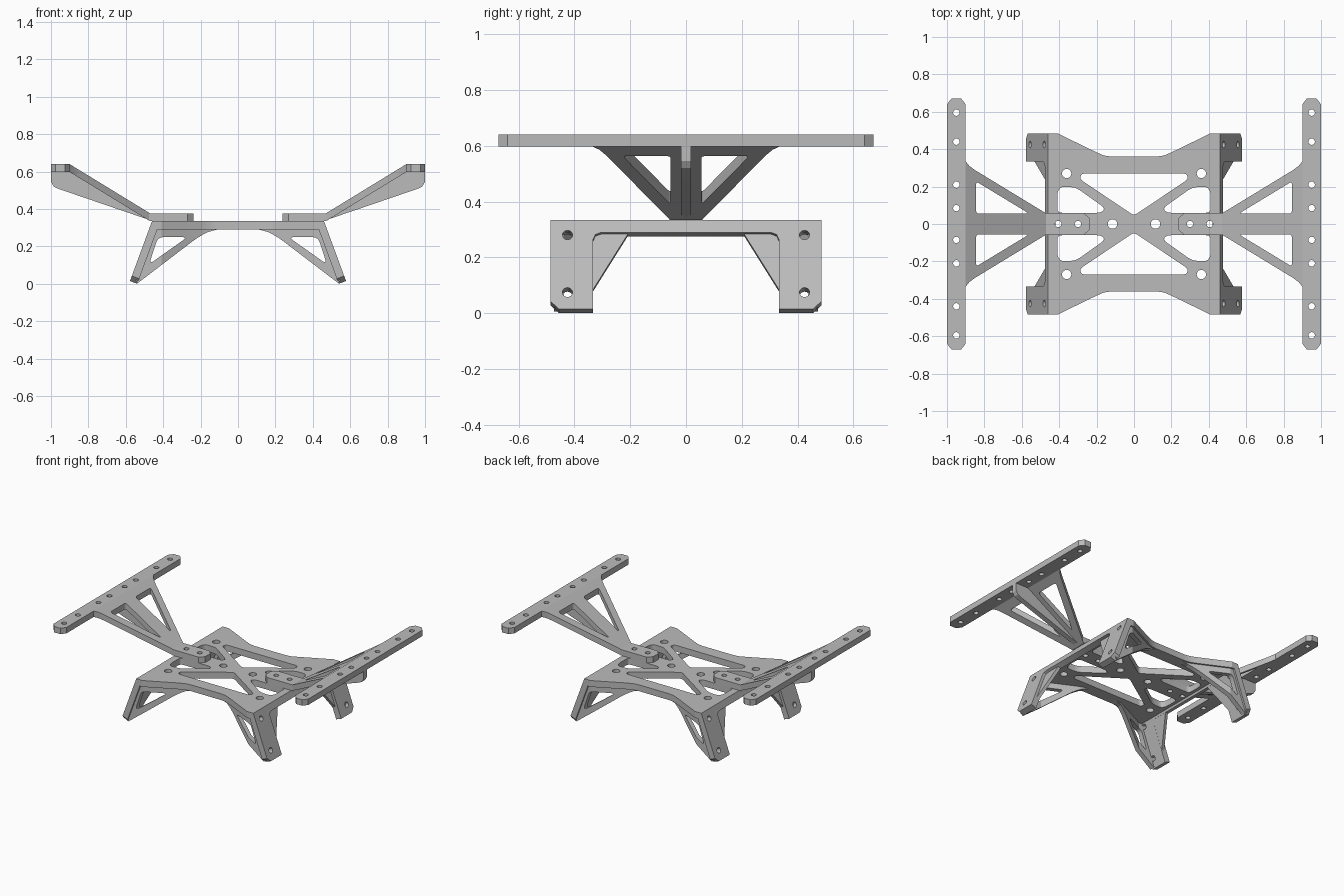
import bpy, bmesh, math
from mathutils import Vector

cube = bpy.data.objects.get("Cube")
if cube:
    bpy.data.objects.remove(cube)

GREY = (0.5, 0.5, 0.5, 1)
mat = bpy.data.materials.new("matte grey")
mat.use_nodes = True
mat.diffuse_color = GREY
mat.node_tree.nodes["Principled BSDF"].inputs["Base Color"].default_value = GREY


def circle(x, y, r, n=20):
    return [(x + r * math.cos(2 * math.pi * i / n), y + r * math.sin(2 * math.pi * i / n))
            for i in range(n)]


def rounded(pts, r, n=4):
    """Round every corner of a polygon."""
    out = []
    for i, p in enumerate(pts):
        p, a, b = Vector(p), Vector(pts[i - 1]), Vector(pts[(i + 1) % len(pts)])
        s = p + (a - p).normalized() * min(r, (a - p).length * 0.45)
        e = p + (b - p).normalized() * min(r, (b - p).length * 0.45)
        for k in range(n + 1):
            t = k / n
            out.append(tuple(s * (1 - t) ** 2 + p * 2 * t * (1 - t) + e * t * t))
    return out


def flip(pts, sx=1, sy=1):
    return [(x * sx, y * sy) for x, y in pts]


def sym_x(pts):
    return pts + flip(pts, -1)[::-1]


def sym_y(pts):
    return pts + flip(pts, 1, -1)[::-1]


def finish(name, mesh, mirror):
    mesh.materials.clear()
    mesh.materials.append(mat)
    ob = bpy.data.objects.new(name, mesh)
    bpy.context.collection.objects.link(ob)
    if any(mirror):
        mod = ob.modifiers.new("mirror", 'MIRROR')
        mod.use_axis = (mirror[0], mirror[1], False)
        mod.use_mirror_merge = False
    bpy.ops.object.select_all(action='DESELECT')
    ob.select_set(True)
    bpy.context.view_layer.objects.active = ob
    bpy.ops.object.shade_smooth_by_angle(angle=0.45)
    return ob


def panel(name, outline, holes, thick, place, cuts=(), mirror=(False, False)):
    """Flat panel with holes, creased at x = cuts, then placed point by point."""
    cu = bpy.data.curves.new(name, 'CURVE')
    cu.dimensions = '2D'
    cu.fill_mode = 'BOTH'
    cu.extrude = thick / 2
    for loop in [outline] + holes:
        sp = cu.splines.new('POLY')
        sp.points.add(len(loop) - 1)
        for pt, (x, y) in zip(sp.points, loop):
            pt.co = (x, y, 0, 1)
        sp.use_cyclic_u = True
    tmp = bpy.data.objects.new("tmp", cu)
    bpy.context.collection.objects.link(tmp)
    dg = bpy.context.evaluated_depsgraph_get()
    mesh = bpy.data.meshes.new_from_object(tmp.evaluated_get(dg))
    bpy.data.objects.remove(tmp)
    bm = bmesh.new()
    bm.from_mesh(mesh)
    bmesh.ops.remove_doubles(bm, verts=bm.verts, dist=1e-5)
    for c in cuts:
        bmesh.ops.bisect_plane(bm, geom=bm.verts[:] + bm.edges[:] + bm.faces[:],
                               plane_co=(c, 0, 0), plane_no=(1, 0, 0))
    for v in bm.verts:
        v.co = place(*v.co)
    bmesh.ops.recalc_face_normals(bm, faces=bm.faces)
    bm.to_mesh(mesh)
    bm.free()
    mesh.name = name
    return finish(name, mesh, mirror)


BOTH, LR = (True, True), (True, False)

# Base plate with waisted edges, lattice windows and bolt holes
waist = [(0.12, 0.36), (0.16, 0.366), (0.2, 0.383), (0.41, 0.485), (0.46, 0.485)]
base_outline = sym_x(waist + flip(waist, 1, -1)[::-1])
end_window = rounded([(0.28, 0.27), (0.29, 0.24), (0, 0.045), (-0.29, 0.24), (-0.28, 0.27)], 0.02)
side_window = rounded([(0.41, 0.17), (0.39, 0.2), (0.31, 0.195), (0.155, 0.085),
                       (0.175, 0.06), (0.41, 0.06)], 0.025)
base_holes = [end_window, flip(end_window, 1, -1)]
for sx in (1, -1):
    base_holes += [circle(sx * x, 0, r) for x, r in ((0.115, 0.025), (0.3, 0.017), (0.405, 0.017))]
    for sy in (1, -1):
        base_holes += [flip(side_window, sx, sy), circle(sx * 0.36, sy * 0.27, 0.025)]
panel("base_plate", base_outline, base_holes, 0.045, lambda x, y, w: (x, y, 0.3125 + w))

# Sloping leg frames, one per side, each with two feet
SLOPE = math.radians(20.2)
S, C = math.sin(SLOPE), math.cos(SLOPE)


def on_leg(y, s, w):
    return (0.46 + S * s - C * w, y, 0.335 - C * s - S * w)


half_frame = [(0.485, 0), (0.485, 0.312), (0.455, 0.341), (0.333, 0.341), (0.333, 0.075),
              (0.325, 0.056), (0.305, 0.048)]
leg_holes = [circle(sy * 0.425, s, 0.018) for sy in (1, -1) for s in (0.058, 0.277)]
panel("leg_frame", sym_x(half_frame), leg_holes, 0.042,
      lambda y, s, w: on_leg(y, s, w + 0.021), mirror=LR)

# Triangular gussets beside the feet
panel("inner_gusset", [(0.345, 0.03), (0.21, 0.03), (0.21, 0.05), (0.335, 0.262), (0.345, 0.262)],
      [], 0.022, lambda y, s, w: on_leg(y, s, w + 0.03), mirror=BOTH)


# Front and back braces following the waisted edge
def edge_y(x):
    for (xa, ya), (xb, yb) in zip(waist, waist[1:]):
        if x <= xb:
            return ya + (yb - ya) * max(0, (x - xa) / (xb - xa))
    return waist[-1][1]


brace = [(0.533, 0.006), (0.25, 0.222), (0.22, 0.244), (0.19, 0.262), (0.16, 0.277),
         (0.11, 0.291), (0.11, 0.315), (0.45, 0.315), (0.55, 0.02)]
brace_window = rounded([(0.428, 0.25), (0.27, 0.25), (0.475, 0.105)], 0.03)
panel("corner_brace", brace, [brace_window], 0.035,
      lambda x, z, w: (x, edge_y(x) - 0.03 + w, z), cuts=(0.16, 0.2, 0.41), mirror=BOTH)


# Raised arms: mounting foot, sloping fork and long end bar in one bent panel
def arm_z(x):
    return 0.335 + 0.263 * min(1, max(0, (x - 0.47) / 0.43))


arm_half = [(0.237, 0.03), (0.27, 0.06), (0.475, 0.06), (0.85, 0.288), (0.88, 0.31), (0.9, 0.335),
            (0.9, 0.64), (0.925, 0.672), (0.975, 0.672), (1.0, 0.64)]
arm_window = rounded([(0.56, 0.055), (0.845, 0.055), (0.845, 0.228)], 0.02)
arm_holes = [arm_window, flip(arm_window, 1, -1), circle(0.3, 0, 0.017), circle(0.405, 0, 0.017)]
arm_holes += [circle(0.95, sy * y, 0.017) for sy in (1, -1) for y in (0.085, 0.21, 0.44, 0.595)]
panel("arm", sym_y(arm_half), arm_holes, 0.042,
      lambda x, y, w: (x, y, arm_z(x) + 0.021 + w), cuts=(0.47, 0.9), mirror=LR)

# Upright web under each arm
web = [(0.46, 0.337), (0.96, 0.508), (0.985, 0.52), (1.0, 0.545), (1.0, 0.605), (0.9, 0.605),
       (0.49, 0.355)]
panel("arm_web", web, [], 0.036, lambda x, z, w: (x, w, z), mirror=LR)
